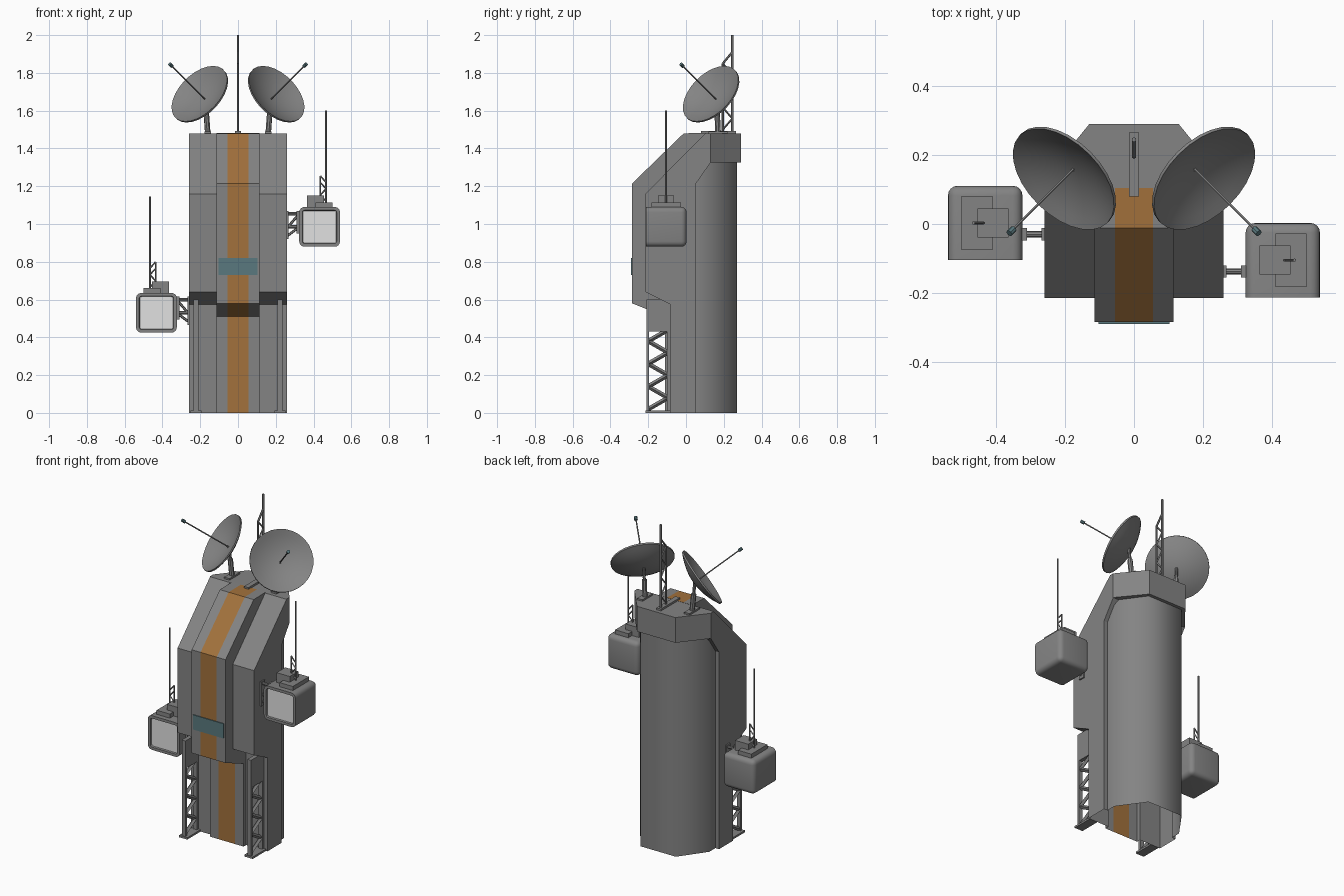
import bpy, bmesh, math
from mathutils import Vector

if "Cube" in bpy.data.objects:
    bpy.data.objects.remove(bpy.data.objects["Cube"])


def material(name, rgb):
    m = bpy.data.materials.new(name)
    m.use_nodes = True
    m.diffuse_color = (*rgb, 1)
    m.node_tree.nodes["Principled BSDF"].inputs["Base Color"].default_value = (*rgb, 1)
    return m


GREY = material("hull grey", (0.23, 0.23, 0.23))
ORANGE = material("stripe orange", (0.36, 0.165, 0.045))
TEAL = material("window teal", (0.1, 0.19, 0.21))
LIGHT = material("screen light grey", (0.75, 0.75, 0.75))


def finish(name, bm, mats=(GREY,), smooth=None):
    bmesh.ops.recalc_face_normals(bm, faces=bm.faces)
    me = bpy.data.meshes.new(name)
    bm.to_mesh(me)
    bm.free()
    for m in mats:
        me.materials.append(m)
    ob = bpy.data.objects.new(name, me)
    bpy.context.collection.objects.link(ob)
    if smooth:
        bpy.ops.object.select_all(action='DESELECT')
        ob.select_set(True)
        bpy.context.view_layer.objects.active = ob
        bpy.ops.object.shade_smooth_by_angle(angle=math.radians(smooth))
    return ob


def add_box(bm, lo, hi):
    vs = bmesh.ops.create_cube(bm, size=1)["verts"]
    for v in vs:
        v.co = Vector([l + (h - l) * (c + 0.5) for l, h, c in zip(lo, hi, v.co)])
    return vs


def add_rod(bm, a, b, r, sides=6):
    a, b = Vector(a), Vector(b)
    vs = bmesh.ops.create_cone(bm, cap_ends=True, segments=sides, radius1=r, radius2=r,
                               depth=(b - a).length)["verts"]
    q = (b - a).to_track_quat('Z', 'Y')
    for v in vs:
        v.co = q @ v.co + (a + b) / 2


def zigzag(bm, p, q, up, count, r):
    # lattice bars alternating between two uprights that start at p and q
    ends = [(Vector(q) if i % 2 else Vector(p)) + Vector((0, 0, up * i / count))
            for i in range(count + 1)]
    for a, b in zip(ends, ends[1:]):
        add_rod(bm, a, b, r, 4)


def prism(name, profile, xs, mats=(GREY,)):
    # (y, z) profile swept through x stations; the middle strip takes the second material
    bm = bmesh.new()
    rings = [[bm.verts.new((x, y, z)) for y, z in profile] for x in xs]
    n = len(profile)
    for k, (r, s) in enumerate(zip(rings, rings[1:])):
        for i in range(n):
            j = (i + 1) % n
            f = bm.faces.new((r[i], r[j], s[j], s[i]))
            f.material_index = 1 if len(xs) == 4 and k == 1 else 0
    bm.faces.new(rings[0])
    bm.faces.new(rings[-1])
    return finish(name, bm, mats)


def wall(name, outline, z0, z1, cap=False, smooth=None, mats=(GREY,)):
    # vertical wall along an (x, y) half outline mirrored across x
    pts = [(-x, y) for x, y in reversed(outline)] + list(outline)
    bm = bmesh.new()
    lo = [bm.verts.new((x, y, z0)) for x, y in pts]
    hi = [bm.verts.new((x, y, z1)) for x, y in pts]
    for i in range(len(pts) - 1):
        bm.faces.new((lo[i], lo[i + 1], hi[i + 1], hi[i]))
    if cap:
        bm.faces.new(lo)
        bm.faces.new(hi)
    # the narrow front centre panel carries the stripe
    for f in bm.faces:
        if len(mats) > 1 and abs(f.calc_center_median().x) < 0.01:
            f.material_index = 1
    return finish(name, bm, mats, smooth)


# main tower: open lower walls, rounded back, overhanging upper block, cap
wall("lower_front_wall", [(0.055, -0.11), (0.115, -0.11), (0.115, -0.085), (0.26, -0.085),
                          (0.26, 0.05), (0.235, 0.05)], 0, 0.58, mats=(GREY, ORANGE))
wall("rounded_back", [(0.12, 0.27), (0.235, 0.11), (0.235, 0.05)], 0, 1.33, smooth=60)
prism("upper_block", [(-0.085, 0.575), (-0.215, 0.64), (-0.215, 1.16), (0.1, 1.478), (0.13, 1.478),
                      (0.13, 1.325), (0.05, 1.21), (0.05, 0.575)], (-0.26, 0.26))
wall("top_cap", [(0.13, 0.29), (0.26, 0.13), (0.26, 0.1)], 1.325, 1.48, cap=True)
prism("front_spine", [(-0.11, 0.51), (-0.285, 0.58), (-0.285, 1.215), (-0.012, 1.48), (0.105, 1.482),
                      (-0.1, 1.27)], (-0.115, -0.055, 0.055, 0.115), (GREY, ORANGE))
bm = bmesh.new()
add_box(bm, (-0.103, -0.29, 0.73), (0.103, -0.284, 0.82))
finish("window_band", bm, (TEAL,))

for side, word in ((1, "left"), (-1, "right")):
    # lattice leg with foot plate
    bm = bmesh.new()
    x0, x1 = sorted((side * 0.21, side * 0.235))
    xm = side * 0.2225
    add_box(bm, (x0, -0.21, 0), (x1, -0.195, 0.6))
    add_box(bm, (x0, -0.21, 0.43), (x1, -0.084, 0.6))
    add_box(bm, (x0, -0.1, 0), (x1, -0.084, 0.43))
    zigzag(bm, (xm, -0.2, 0.02), (xm, -0.095, 0.02), 0.42, 7, 0.012)
    add_box(bm, (xm - 0.028, -0.215, 0), (xm + 0.028, -0.084, 0.012))
    finish(word + "_leg", bm)

    # dish bowl: revolved front and back skins around a tilted axis
    axis = Vector((side, -1, 1)).normalized()
    rim = Vector((side * 0.205, 0.13, 1.69))
    apex = rim - axis * 0.05
    q = axis.to_track_quat('Z', 'Y')
    bm = bmesh.new()
    R, D, steps = 0.18, 0.05, 6
    prof = [(R * i / steps, D * (i / steps) ** 2 - D) for i in range(steps + 1)]
    prof += [(r, h - 0.01) for r, h in reversed(prof)]
    vs = [bm.verts.new((r, 0, h)) for r, h in prof]
    es = [bm.edges.new(e) for e in zip(vs, vs[1:])]
    bmesh.ops.spin(bm, geom=vs + es, cent=(0, 0, 0), axis=(0, 0, 1), angle=math.tau, steps=28)
    bmesh.ops.remove_doubles(bm, verts=bm.verts, dist=0.0005)
    for v in bm.verts:
        v.co = q @ v.co + rim
    finish(word + "_dish", bm, smooth=40)

    # dish feed and post
    tip = rim + axis * 0.26
    bm = bmesh.new()
    add_rod(bm, apex, tip, 0.004)
    foot = Vector((side * 0.16, 0.17, 1.48))
    top = apex - axis * 0.005
    add_rod(bm, foot, foot.lerp(top, 0.6), 0.015, 8)
    add_rod(bm, foot, top, 0.009, 8)
    add_box(bm, foot - Vector((0.018, 0.05, 0.002)), foot + Vector((0.018, 0.05, 0.01)))
    finish(word + "_dish_mount", bm)
    bm = bmesh.new()
    add_rod(bm, tip - axis * 0.01, tip + axis * 0.012, 0.01, 8)
    finish(word + "_dish_feed_tip", bm, (TEAL,))

    # side pod with a recessed screen in the front
    cx = side * 0.432
    cy, z0 = (-0.105, 0.88) if side > 0 else (0.003, 0.425)
    z1 = z0 + 0.21
    bm = bmesh.new()
    add_box(bm, (cx - 0.108, cy - 0.108, z0), (cx + 0.108, cy + 0.108, z1))
    front = cy - 0.107
    edges = [e for e in bm.edges if any(v.co.y > front for v in e.verts)]
    bmesh.ops.bevel(bm, geom=edges, offset=0.028, segments=4, profile=0.5, affect='EDGES')
    face = min(bm.faces, key=lambda f: f.calc_center_median().y)
    bmesh.ops.inset_region(bm, faces=[face], thickness=0.017)
    bmesh.ops.inset_region(bm, faces=[face], thickness=0.003, depth=-0.01)
    face.material_index = 1
    finish(word + "_pod", bm, (GREY, LIGHT), smooth=35)

    # stepped blocks, whip aerial and short lattice on the pod
    bm = bmesh.new()
    ox, ix = cx + side * 0.024, cx - side * 0.022
    add_box(bm, (ox - 0.045, cy - 0.078, z1 - 0.005), (ox + 0.045, cy + 0.078, z1 + 0.025))
    add_box(bm, (ix - 0.045, cy - 0.042, z1 - 0.005), (ix + 0.045, cy + 0.042, z1 + 0.06))
    wx, lx = cx + side * 0.034, cx + side * 0.004
    add_rod(bm, (wx, cy, z1), (wx, cy, z1 + 0.51), 0.005)
    add_rod(bm, (lx, cy, z1), (lx, cy, z1 + 0.165), 0.004)
    zigzag(bm, (wx, cy, z1 + 0.03), (lx, cy, z1 + 0.03), 0.1, 3, 0.004)
    add_rod(bm, (lx, cy, z1 + 0.165), (wx, cy, z1 + 0.13), 0.004)
    finish(word + "_pod_aerial", bm)

    # bracket joining the pod to the tower
    bm = bmesh.new()
    by = cy - 0.033
    for z in (z1 - 0.035, z1 - 0.105):
        add_rod(bm, (side * 0.255, by, z), (side * 0.335, by, z), 0.009, 8)
    add_rod(bm, (side * 0.265, by, z1 - 0.105), (side * 0.325, by, z1 - 0.035), 0.007)
    add_rod(bm, (side * 0.265, by, z1 - 0.15), (side * 0.325, by, z1 - 0.105), 0.007)
    for xa, xb, h in ((0.255, 0.268, 0.17), (0.31, 0.326, 0.14)):
        a, b = sorted((side * xa, side * xb))
        add_box(bm, (a, by - 0.018, z1 - h), (b, by + 0.018, z1 - 0.02))
    finish(word + "_pod_bracket", bm)

# central lattice mast
bm = bmesh.new()
add_box(bm, (-0.015, 0.08, 1.478), (0.015, 0.265, 1.492))
add_rod(bm, (0, 0.245, 1.48), (0, 0.245, 2.0), 0.007)
add_rod(bm, (0, 0.195, 1.48), (0, 0.195, 1.85), 0.006)
add_rod(bm, (0, 0.195, 1.85), (0, 0.245, 1.91), 0.006)
zigzag(bm, (0, 0.195, 1.5), (0, 0.245, 1.5), 0.35, 6, 0.005)
finish("central_mast", bm)
